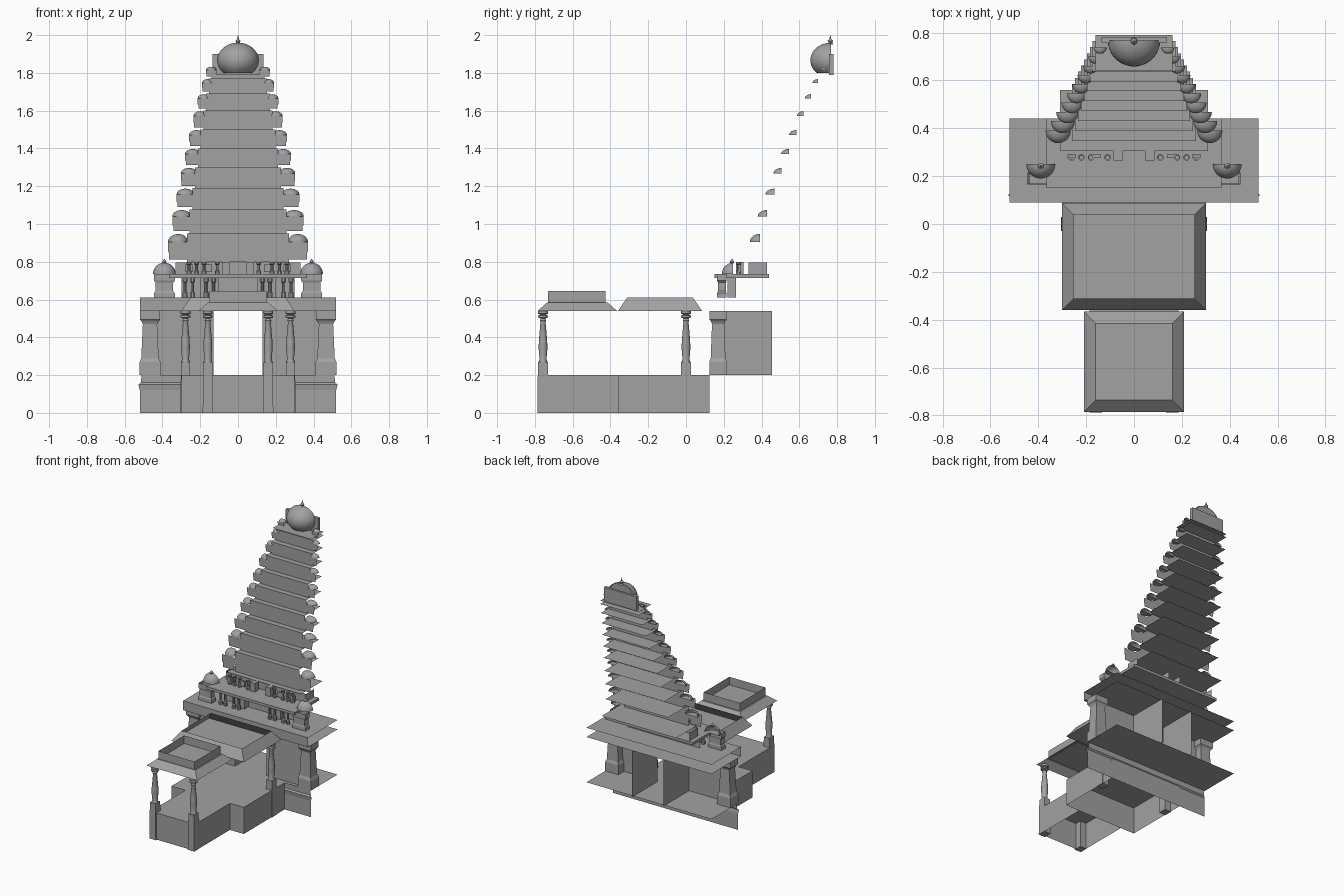
import bpy, bmesh, math

cube = bpy.data.objects.get("Cube")
if cube:
    bpy.data.objects.remove(cube, do_unlink=True)

stone = bpy.data.materials.new("grey stone")
stone.use_nodes = True
GREY = (0.36, 0.36, 0.36, 1)
stone.diffuse_color = GREY
stone.node_tree.nodes["Principled BSDF"].inputs["Base Color"].default_value = GREY


def finish(name, bm, smooth=False):
    bmesh.ops.recalc_face_normals(bm, faces=bm.faces)
    mesh = bpy.data.meshes.new(name)
    bm.to_mesh(mesh)
    bm.free()
    mesh.materials.append(stone)
    ob = bpy.data.objects.new(name, mesh)
    bpy.context.collection.objects.link(ob)
    if smooth:
        bpy.ops.object.select_all(action='DESELECT')
        ob.select_set(True)
        bpy.context.view_layer.objects.active = ob
        bpy.ops.object.shade_smooth_by_angle(angle=math.radians(40))


def strip(name, rows, closed=False, smooth=False):
    """Skin a list of equally long point rows."""
    bm = bmesh.new()
    grid = [[bm.verts.new(p) for p in row] for row in rows]
    n = len(rows[0])
    for a, b in zip(grid, grid[1:]):
        for i in range(n if closed else n - 1):
            j = (i + 1) % n
            bm.faces.new((a[i], a[j], b[j], b[i]))
    bmesh.ops.remove_doubles(bm, verts=bm.verts, dist=1e-5)
    finish(name, bm, smooth)


def band(name, sections):
    """Sheet symmetric in x, from (half width, y, z) sections."""
    strip(name, [[(-w, y, z), (w, y, z)] for w, y, z in sections])


def sheet(name, w, y0, y1, z):
    band(name, [(w, y0, z), (w, y1, z)])


def side_wall(name, x, y0, y1, z0, z1):
    strip(name, [[(x, y0, z0), (x, y1, z0)], [(x, y0, z1), (x, y1, z1)]])


def block(name, x0, x1, y0, y1, z0, z1, inset=0, top=True, bottom=True):
    """Box whose top may be drawn in, optionally without lid or base."""
    bm = bmesh.new()
    rings = []
    for d, z in ((0, z0), (inset, z1)):
        rings.append([bm.verts.new(p) for p in ((x0 + d, y0 + d, z), (x1 - d, y0 + d, z),
                                                (x1 - d, y1 - d, z), (x0 + d, y1 - d, z))])
    a, b = rings
    for i in range(4):
        j = (i + 1) % 4
        bm.faces.new((a[i], a[j], b[j], b[i]))
    if top:
        bm.faces.new(b)
    if bottom:
        bm.faces.new(a[::-1])
    finish(name, bm)


def lathe(name, profile, x, y, sides=12, half=False, squash=1.0, smooth=True):
    """Turn (radius, z) points about a vertical axis; half keeps the front only."""
    span = math.pi if half else 2 * math.pi
    start = math.pi if half else math.pi / sides
    angles = [start + span * i / sides for i in range(sides + 1 if half else sides)]
    rows = [[(x + r * math.cos(a), y + squash * r * math.sin(a), z) for a in angles]
            for r, z in profile]
    strip(name, rows, not half, smooth)


def dome_profile(r, z0, z1, low=0.0):
    """Arc from angle low (below the equator) up to the crown."""
    drop = math.sin(low)
    return [(max(r * math.cos(t), 0.0005), z0 + (z1 - z0) * (math.sin(t) + drop) / (1 + drop))
            for t in [-low + (math.pi / 2 + low) * k / 10 for k in range(11)]]


def turret(name, x, y, z0, z1, r):
    """Half dome with a brim over a flat front."""
    h = z1 - z0
    brim = z0 + 0.69 * h
    lathe(name + "_dome", [(0.0005, brim)] + dome_profile(r, brim, z1), x, y + r, 12, True)
    strip(name + "_front", [[(x - r * k, y + 0.002, z), (x + r * k, y + 0.002, z)] for k, z in
                            ((.9, z0), (.9, z0 + .25 * h), (1, z0 + .3 * h), (1, brim))])


SIDES = (("left", 1), ("right", -1))

# Plinth, in two widths
block("main_plinth", -.30, .30, -.36, .125, 0, .2, bottom=False)
block("front_plinth", -.185, .185, -.775, -.36, 0, .2, bottom=False)

# Porch columns on square posts
shaft = [(.024, .27), (.019, .285), (.024, .34), (.023, .38), (.014, .48), (.018, .49),
         (.012, .5), (.027, .505), (.027, .515), (.014, .52), (.027, .525), (.027, .54)]
for side, s in SIDES:
    for place, x, y in (("front", .16, -.757), ("rear", .278, 0)):
        x *= s
        block(f"{place}_post_{side}", x - .027, x + .027, y - .03, y + .03, 0, .27, inset=.003)
        lathe(f"{place}_column_{side}", shaft, x, y, 12)

# Porch roofs with sloping eaves, the rear one sunken, the front one with a parapet
block("main_roof", -.30, .30, -.36, .085, .54, .61, inset=.048, top=False)
block("front_roof", -.21, .21, -.785, -.365, .54, .585, inset=.05, bottom=False)
block("front_parapet", -.15, .15, -.73, -.425, .58, .645, top=False, bottom=False)

# Gate: moulded base, floor, walls beside the passage, ceiling and roof
band("gate_base", [(.52, .125, 0), (.52, .125, .12), (.527, .12, .15), (.515, .13, .16), (.51, .13, .2)])
sheet("gate_floor", .52, .125, .44, .2)
sheet("gate_ceiling", .52, .09, .44, .54)
band("gate_roof", [(.52, .09, .54), (.52, .09, .61), (.52, .44, .61)])
pier = [(.055, .2), (.055, .27), (.046, .29), (.038, .47), (.045, .485), (.054, .495), (.054, .54)]
for side, s in SIDES:
    side_wall(f"passage_wall_{side}", .13 * s, .15, .455, .2, .54)
    strip(f"gate_wall_{side}", [[(s * x, .15, z) for x in (.13, .47)] for z in (.2, .54)])
    lathe(f"gate_pier_{side}", [(r * 1.414, z) for r, z in pier], .466 * s, .17, 4,
          squash=.85, smooth=False)

# First storey with niches, small pillars and corner pavilions
small = [(.014, 0), (.014, .25), (.008, .3), (.008, .75), (.014, .8), (.014, 1)]
band("storey_one_wall", [(.30, .265, .61), (.30, .265, .715)])
block("storey_slab", -.365, .365, .15, .44, .715, .735)
for side, s in SIDES:
    for x in (.1, .2):
        side_wall(f"niche_cheek_{side}", x * s, .22, .265, .61, .715)
    strip(f"niche_front_{side}", [[(s * x, .22, z) for x in (.1, .2)] for z in (.61, .715)])
    for x in (.13, .17, .24, .28):
        lathe(f"niche_pillar_{side}", [(r, .61 + .105 * t) for r, t in small], x * s, .195, 8)
    lathe(f"pavilion_body_{side}", [(.078, .61), (.078, .635), (.066, .645), (.066, .69),
                                    (.078, .7), (.078, .735)], .39 * s, .19, 4, squash=.45, smooth=False)
    lathe(f"pavilion_dome_{side}", [(.0005, .735)] + dome_profile(.06, .735, .795), .39 * s, .25, 12, True)
    lathe(f"pavilion_finial_{side}", [(.008, .79), (.013, .8), (.002, .815)], .39 * s, .243, 8)

# Second storey
band("storey_two_wall", [(.33, .33, .735), (.33, .33, .795)])
for side, s in SIDES:
    for x in (.05, .33):
        side_wall(f"storey_two_return_{side}", x * s, .33, .43, .735, .795)
    block(f"storey_two_box_{side}", .065 * s - .02, .065 * s + .02, .265, .305, .735, .8)
    for x in (.11, .18, .22, .26):
        lathe(f"storey_two_pillar_{side}", [(r, .735 + .065 * t) for r, t in small], x * s, .278, 8)
    for x in (.155, .26):
        block(f"storey_two_niche_{side}", x * s - .018, x * s + .018, .275, .29, .745, .785)

# Tower: receding walls and ledges with a turret at each end
levels = [.80, .95, 1.077, 1.19, 1.30, 1.40, 1.50, 1.60, 1.69, 1.77, 1.795]
TIERS = len(levels) - 2
for i, (z, top) in enumerate(zip(levels, levels[1:])):
    t = i / TIERS
    y = .338 + .3735 * t
    w = .31 if i == 0 else .272 - .112 * t
    sheet(f"tier_ledge_{i}", w, y - .032, .56 + .23 * t, z)
    wall = .27 - .13 * t
    band(f"tier_wall_{i}", [(wall, y + .0095, z), (wall, y + .0095, top)])
    crest = max(top, z + .065) - .003
    for side, s in SIDES:
        turret(f"tier_turret_{side}_{i}", s * (.317 - .175 * t), y, z + .012, crest, .053 - .026 * t)

# Crown: front half dome against an arched back plate, with a finial
sheet("crown_floor", .16, .64, .79, 1.795)
lathe("crown_dome", [(.0005, 1.8)] + dome_profile(.11, 1.8, 1.96, .8), 0, .768, 24, True)
block("crown_back", -.135, .135, .757, .782, 1.79, 1.9)
arch = [(.1 * math.cos(math.pi * k / 12), 1.87 + .09 * math.sin(math.pi * k / 12)) for k in range(13)]
strip("crown_arch", [[(x, .768, z) for x, z in arch], [(x, .768, 1.8) for x, z in arch]])
lathe("crown_finial", [(.016, 1.95), (.01, 1.96), (.014, 1.97), (.005, 1.98), (.001, 2.0)], 0, .764, 10)
